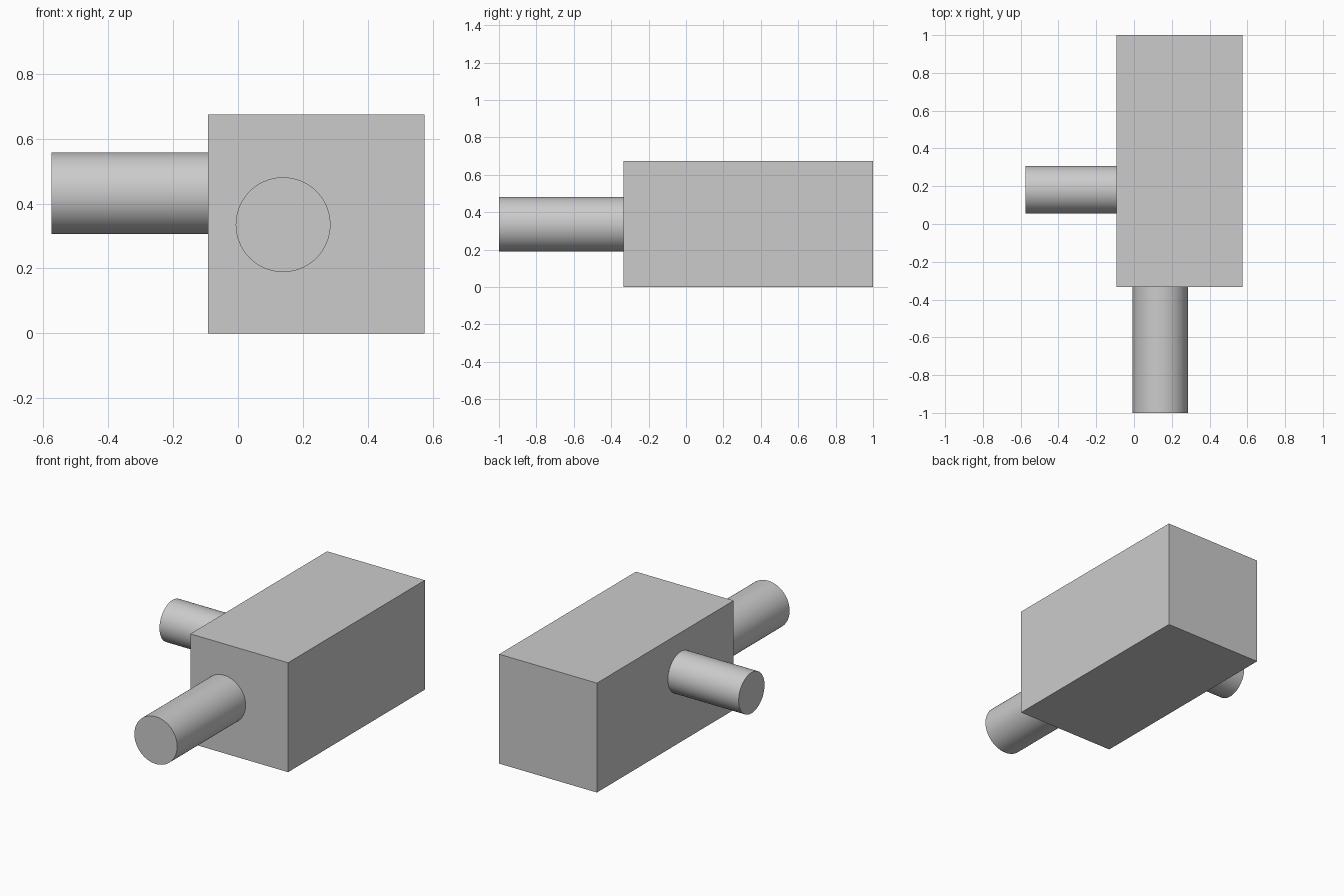
import bpy
from math import pi

if "Cube" in bpy.data.objects:
    bpy.data.objects.remove(bpy.data.objects["Cube"])

X0, X1 = -0.092, 0.575   # body extents
Y0, Y1 = -0.333, 1.0
HEIGHT = 0.675
EMBED = 0.01             # overlap of the stubs with the body


def cylinder(name, radius, length, location, rotation):
    bpy.ops.mesh.primitive_cylinder_add(vertices=96, radius=radius, depth=length,
                                        location=location, rotation=rotation)
    obj = bpy.context.object
    obj.name = name
    bpy.ops.object.shade_smooth_by_angle()
    return obj


# Rectangular main body
bpy.ops.mesh.primitive_cube_add(size=1, location=((X0 + X1) / 2, (Y0 + Y1) / 2, HEIGHT / 2))
body = bpy.context.object
body.name = "body_block"
body.scale = (X1 - X0, Y1 - Y0, HEIGHT)
bpy.ops.object.transform_apply(location=False, rotation=False, scale=True)

# Round stub on the front face
front_end = Y0 + EMBED
cylinder("front_stub", 0.146, front_end + 1.0,
         (0.139, (front_end - 1.0) / 2, 0.335), (pi / 2, 0, 0))

# Smaller round stub on the left face
left_end = X0 + EMBED
cylinder("side_stub", 0.126, left_end + 0.575,
         ((left_end - 0.575) / 2, 0.182, 0.432), (0, pi / 2, 0))
